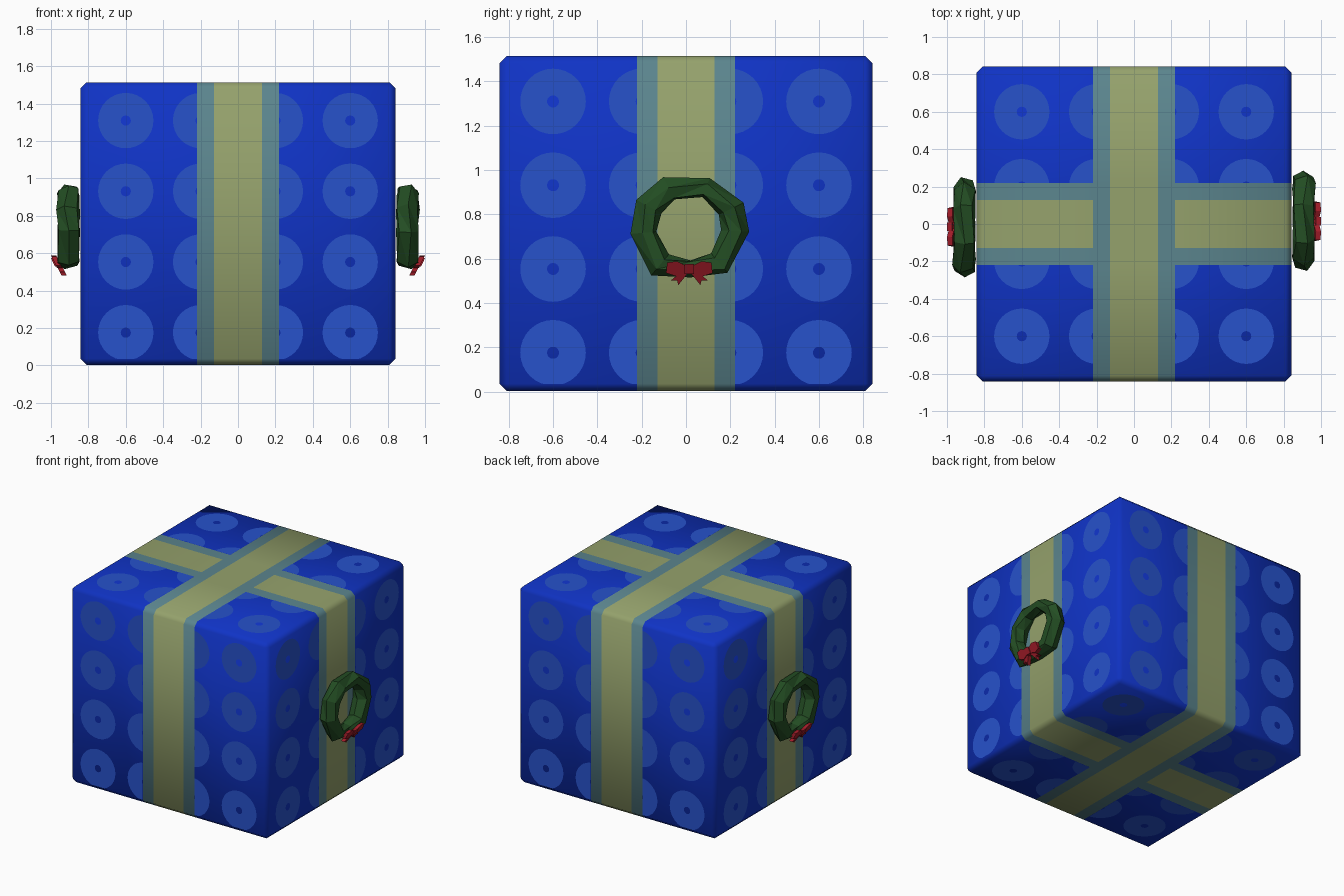
import bpy, bmesh, math, random
from mathutils import Vector

if "Cube" in bpy.data.objects:
    bpy.data.objects.remove(bpy.data.objects["Cube"])

random.seed(4)
HALF, BOT, TOP, BEV = 0.842, 0.003, 1.513, 0.032
WIDE, CORE = 0.22, 0.128          # ribbon half widths


def material(name, rgb):
    m = bpy.data.materials.new(name)
    m.diffuse_color = (*rgb, 1)
    m.use_nodes = True
    m.node_tree.nodes["Principled BSDF"].inputs["Base Color"].default_value = m.diffuse_color
    return m


BLUE = material("royal_blue", (0.005, 0.033, 0.56))
PALE = material("dot_blue", (0.020, 0.085, 0.60))
OLIVE = material("ribbon_olive", (0.30, 0.36, 0.15))
TEAL = material("ribbon_teal", (0.105, 0.235, 0.27))
GREEN = material("pine_green", (0.017, 0.075, 0.017))
RED = material("bow_red", (0.36, 0.012, 0.022))


def finish(name, bm, mats, smooth=None):
    me = bpy.data.meshes.new(name)
    bm.to_mesh(me)
    bm.free()
    ob = bpy.data.objects.new(name, me)
    bpy.context.collection.objects.link(ob)
    for m in mats:
        me.materials.append(m)
    if smooth:
        bpy.ops.object.select_all(action='DESELECT')
        ob.select_set(True)
        bpy.context.view_layer.objects.active = ob
        bpy.ops.object.shade_smooth_by_angle(angle=math.radians(smooth))
    return ob


def bisect(bm, co, no, clear=False):
    bmesh.ops.bisect_plane(bm, geom=bm.verts[:] + bm.edges[:] + bm.faces[:],
                           plane_co=co, plane_no=no, clear_inner=clear)


# Gift box: chamfered cube, cut along the ribbon edges
bm = bmesh.new()
bmesh.ops.create_cube(bm, size=1)
for v in bm.verts:
    v.co = (v.co.x * 2 * HALF, v.co.y * 2 * HALF, TOP if v.co.z > 0 else BOT)
bmesh.ops.bevel(bm, geom=bm.edges[:], offset=BEV, segments=1, affect='EDGES')
for w in (-WIDE, -CORE, CORE, WIDE):
    bisect(bm, (w, 0, 0), (1, 0, 0))
    bisect(bm, (0, w, 0), (0, 1, 0))
for f in bm.faces:
    c = f.calc_center_median()
    for d in (abs(c.x), abs(c.y)):      # front-to-back ribbon lies on top
        if d < WIDE:
            f.material_index = 1 if d < CORE else 2
            break
finish("gift_box", bm, [BLUE, OLIVE, TEAL], 50)


# Printed dots: thin rings on every face, trimmed at the ribbons
def add_dot(bm, origin, u, v, cu, cv, radius, trims):
    d = bmesh.new()
    n = 32
    rings = [[d.verts.new((cu + r * math.cos(2 * math.pi * i / n),
                           cv + r * math.sin(2 * math.pi * i / n), 0))
              for i in range(n)] for r in (0.027, radius)]
    for i in range(n):
        j = (i + 1) % n
        d.faces.new((rings[0][i], rings[1][i], rings[1][j], rings[0][j]))
    for co, no in trims:
        bisect(d, co, no, True)
    copy = {p: bm.verts.new(origin + u * p.co.x + v * p.co.y) for p in d.verts}
    for f in d.faces:
        bm.faces.new([copy[p] for p in f.verts])
    d.free()


def ribbon_trim(c, axis):
    if abs(c) > 0.3:
        return []
    s = math.copysign(1, c)
    vec = Vector((1, 0, 0)) if axis == 0 else Vector((0, 1, 0))
    return [(vec * s * WIDE, vec * s)]


X, Y, Z = Vector((1, 0, 0)), Vector((0, 1, 0)), Vector((0, 0, 1))
GRID = (-0.6, -0.2, 0.2, 0.6)
bm = bmesh.new()
for u in (X, Y, -X, -Y):
    for cu in GRID:
        for cv in (0.175, 0.553, 0.931, 1.309):
            trims = ribbon_trim(cu, 0) + [((0, BOT + BEV, 0), (0, 1, 0))]
            add_dot(bm, u.cross(Z) * (HALF + 0.002), u, Z, cu, cv, 0.148, trims)
for v, z in ((Y, TOP + 0.002), (-Y, BOT - 0.002)):
    for cu in GRID:
        for cv in GRID:
            add_dot(bm, Z * z, X, v, cu, cv, 0.148,
                    ribbon_trim(cu, 0) + ribbon_trim(cv, 1))
finish("printed_dots", bm, [PALE])

# Wreath: rough faceted ring; (angle, outer radius) per section
SECTIONS = [(-3, .27), (26, .262), (69, .25), (118, .26), (152, .27),
            (185, .275), (230, .268), (270, .22), (310, .268)]
SIDES = 6
JITTER = [[random.uniform(-0.009, 0.009) for _ in range(SIDES)] for _ in SECTIONS]


def wreath(name, s):
    bm = bmesh.new()
    rings = []
    for k, (deg, outer) in enumerate(SECTIONS):
        a = math.radians(deg)
        mid, rad = (outer + 0.145) / 2, (outer - 0.145) / 2
        ring = []
        for i in range(SIDES):
            t = 2 * math.pi * i / SIDES + (0.3 if k % 2 else 0)
            r = mid + rad * math.cos(t) + JITTER[k][i]
            x = 0.907 + 0.064 * math.sin(t) + JITTER[k][i] * 0.5
            ring.append(bm.verts.new((s * x, s * (0.02 + r * math.cos(a)),
                                      0.735 + r * math.sin(a))))
        rings.append(ring)
    for k in range(len(rings)):
        p, q = rings[k], rings[(k + 1) % len(rings)]
        for i in range(SIDES):
            j = (i + 1) % SIDES
            bm.faces.new((p[i], p[j], q[j]))
            bm.faces.new((p[i], q[j], q[i]))
    bmesh.ops.recalc_face_normals(bm, faces=bm.faces[:])
    finish(name, bm, [GREEN])


# Bow: leaning plates for loops, tails and knot
LOOP = [(.01, .565), (.055, .588), (.10, .582), (.105, .535), (.06, .52), (.01, .54)]
TAIL = [(0, .55), (.025, .55), (.085, .50), (.055, .502), (.05, .48), (.01, .53)]
KNOT = [(-.022, .575), (.022, .575), (.022, .53), (-.022, .53)]


def bow(name, s):
    bm = bmesh.new()
    for outline, flips, lift in ((LOOP, (1, -1), 0), (TAIL, (1, -1), -0.004),
                                 (KNOT, (1,), 0.007)):
        for m in flips:
            layers = []
            for depth in (0, 0.028):
                layers.append([bm.verts.new((
                    s * (0.948 + (z - 0.48) * 0.48 + lift - depth),
                    s * (0.015 + m * y), z)) for y, z in outline])
            front, back = layers
            bm.faces.new(front)
            bm.faces.new(back[::-1])
            for i in range(len(front)):
                j = (i + 1) % len(front)
                bm.faces.new((front[j], front[i], back[i], back[j]))
    bmesh.ops.recalc_face_normals(bm, faces=bm.faces[:])
    finish(name, bm, [RED])


for side, s in (("right", 1), ("left", -1)):
    wreath(side + "_wreath", s)
    bow(side + "_bow", s)
